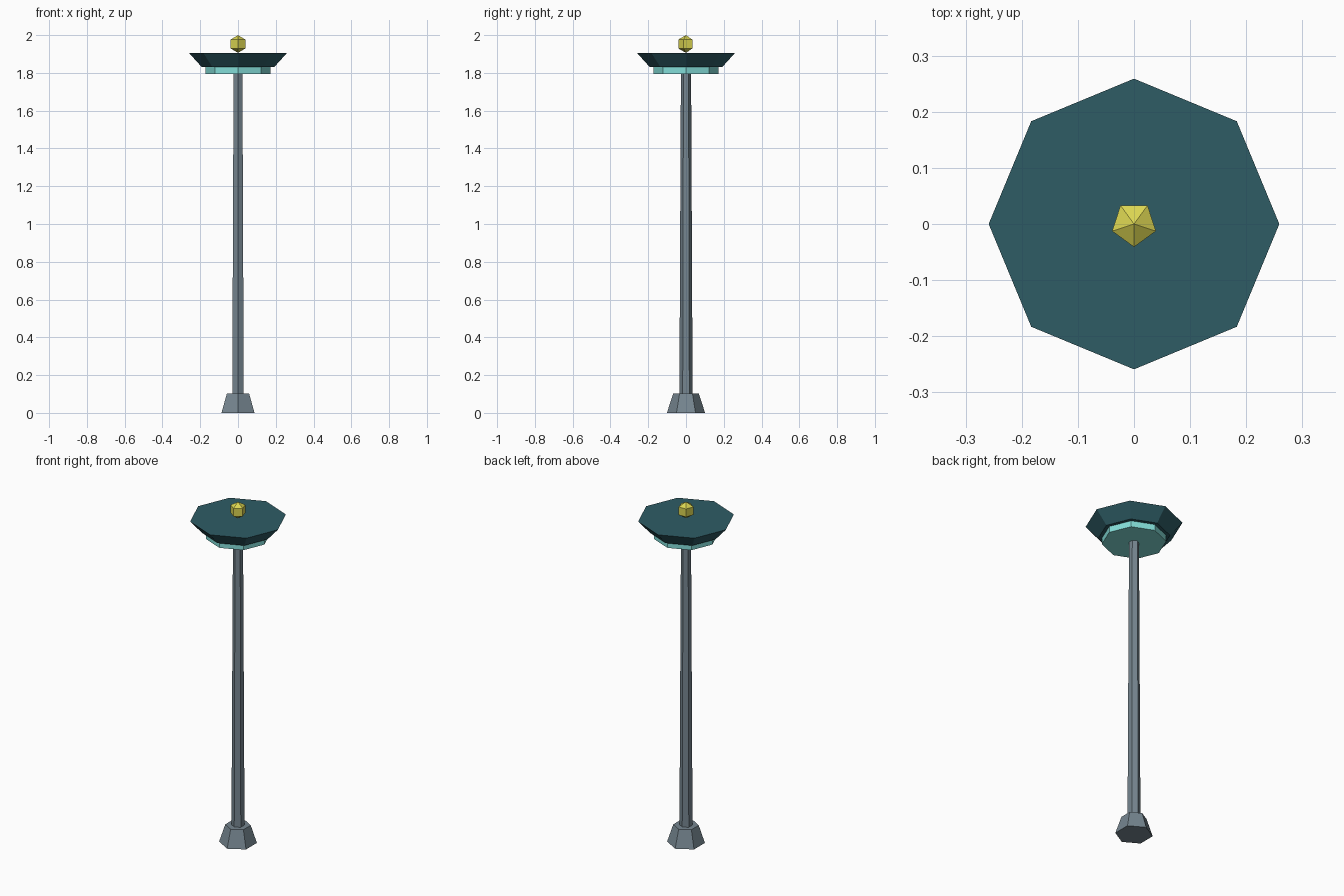
import bpy
import bmesh
from math import cos, sin, tau, pi

default = bpy.data.objects.get("Cube")
if default:
    bpy.data.objects.remove(default, do_unlink=True)


def linear(c):
    c /= 255
    return c / 12.92 if c <= 0.04045 else ((c + 0.055) / 1.055) ** 2.4


def material(name, r, g, b):
    colour = (linear(r), linear(g), linear(b), 1)
    mat = bpy.data.materials.new(name)
    mat.use_nodes = True
    mat.diffuse_color = colour
    mat.node_tree.nodes["Principled BSDF"].inputs["Base Color"].default_value = colour
    return mat


def turned(name, sides, profile, mat):
    """Flat-sided solid from (radius, height) rings; radius 0 makes a tip."""
    bm = bmesh.new()
    rings = []
    for radius, z in profile:
        count = sides if radius else 1
        rings.append([bm.verts.new((radius * cos(tau * i / sides - pi / 2),
                                    radius * sin(tau * i / sides - pi / 2), z))
                      for i in range(count)])
    for low, high in zip(rings, rings[1:]):
        for i in range(sides):
            j = (i + 1) % sides
            corners = [low[i % len(low)], low[j % len(low)],
                       high[j % len(high)], high[i % len(high)]]
            bm.faces.new(list(dict.fromkeys(corners)))
    for ring in (rings[0], rings[-1]):
        if len(ring) > 1:
            bm.faces.new(ring)
    bmesh.ops.recalc_face_normals(bm, faces=bm.faces)
    mesh = bpy.data.meshes.new(name)
    bm.to_mesh(mesh)
    bm.free()
    mesh.materials.append(mat)
    obj = bpy.data.objects.new(name, mesh)
    bpy.context.collection.objects.link(obj)
    return obj


steel = material("steel grey", 118, 134, 144)
teal = material("dark teal", 46, 92, 101)
aqua = material("pale aqua", 132, 222, 217)
gold = material("yellow gold", 220, 214, 82)

# Hexagonal foot and tapered post
turned("foot", 6, [(0.101, 0), (0.068, 0.102)], steel)
turned("post", 6, [(0.035, 0.1), (0.027, 1.80)], steel)

# Octagonal lamp panel under a flared cap
turned("lamp_panel", 8, [(0.172, 1.795), (0.172, 1.835)], aqua)
turned("lamp_cap", 8, [(0.192, 1.831), (0.259, 1.905)], teal)

# Five-sided faceted finial
turned("finial", 5, [(0, 1.906), (0.041, 1.9295), (0.041, 1.9765), (0, 2.0)], gold)
